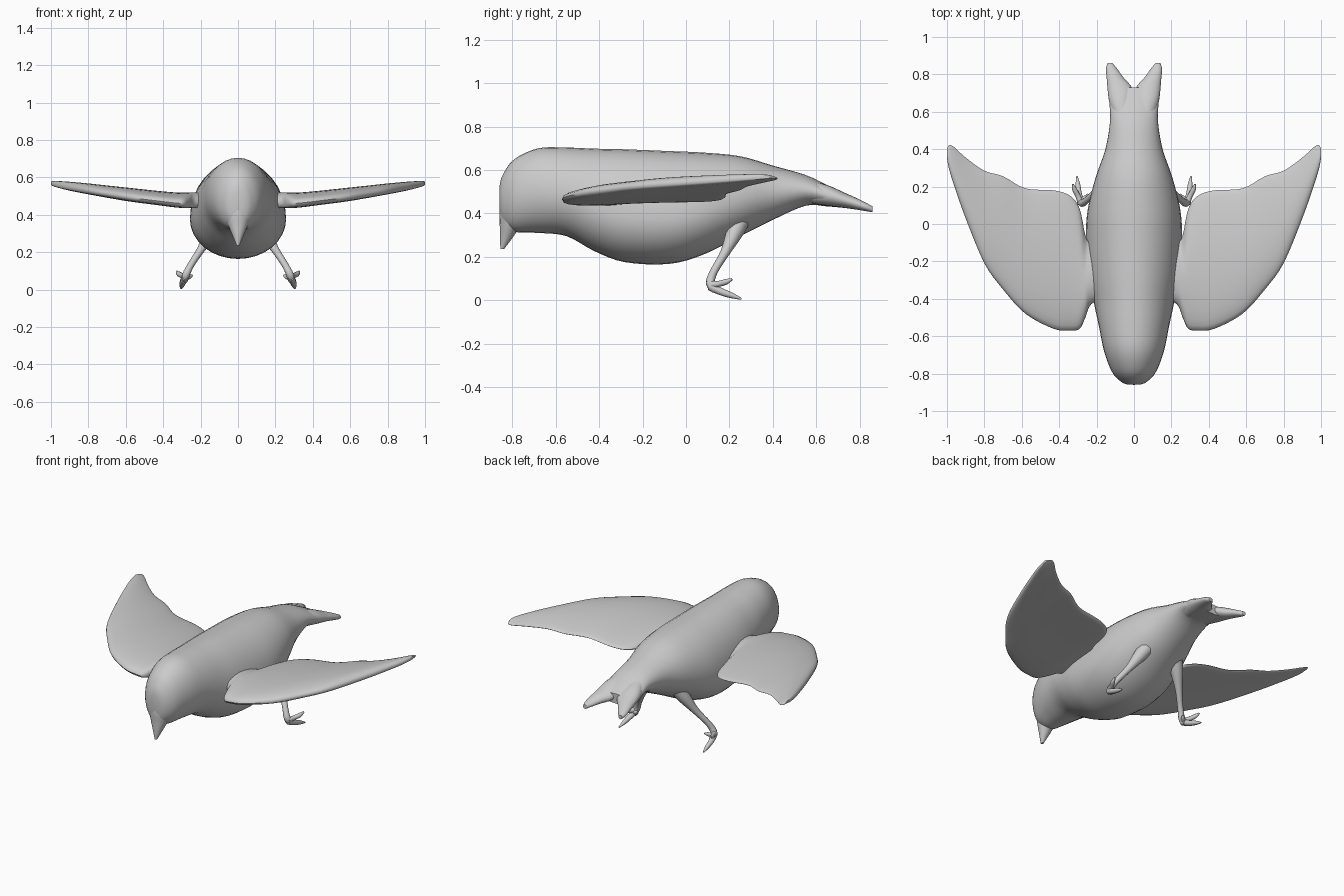
import bpy, bmesh, math
from mathutils import Vector


def smooth_rows(rows, steps=4):
    """Catmull-Rom interpolation of parameter rows."""
    out = []
    for i in range(len(rows) - 1):
        a, b, c, d = (rows[max(0, min(len(rows) - 1, i + k))] for k in (-1, 0, 1, 2))
        for s in range(steps):
            t = s / steps
            out.append([0.5 * (2 * q + (r - p) * t + (2 * p - 5 * q + 4 * r - w) * t * t
                               + (3 * q - p - 3 * r + w) * t ** 3)
                        for p, q, r, w in zip(a, b, c, d)])
    return out + [list(rows[-1])]


def build(name, lofts, mirror=False):
    """Skin one or more stacks of rings into a closed object."""
    bm = bmesh.new()
    for rings in lofts:
        vr = [[bm.verts.new(p) for p in ring] for ring in rings]
        n = len(vr[0])
        for a, b in zip(vr, vr[1:]):
            for i in range(n):
                j = (i + 1) % n
                bm.faces.new((a[i], a[j], b[j], b[i]))
        bm.faces.new(vr[0][::-1])
        bm.faces.new(vr[-1])
    bmesh.ops.recalc_face_normals(bm, faces=bm.faces)
    me = bpy.data.meshes.new(name)
    bm.to_mesh(me)
    bm.free()
    ob = bpy.data.objects.new(name, me)
    bpy.context.collection.objects.link(ob)
    if mirror:
        ob.modifiers.new("mirror", 'MIRROR').use_mirror_merge = False
    bpy.ops.object.select_all(action='DESELECT')
    ob.select_set(True)
    bpy.context.view_layer.objects.active = ob
    bpy.ops.object.shade_smooth_by_angle(angle=math.radians(50))
    return ob


def section(y, cx, top, bottom, hw, wide, n=32):
    """Egg-shaped ring across y, widest at fraction 'wide' of its height."""
    zc = bottom + wide * (top - bottom)
    ring = []
    for i in range(n):
        a = 2 * math.pi * i / n
        h = top - zc if math.sin(a) > 0 else zc - bottom
        ring.append((cx + hw * math.cos(a), y, zc + h * math.sin(a)))
    return ring


def tube(points, n=10, steps=4):
    """Round tapering tube along (x, y, z, radius) points."""
    rows = smooth_rows(points, steps)
    pts = [Vector(r[:3]) for r in rows]
    rings = []
    for i, p in enumerate(pts):
        d = (pts[min(i + 1, len(pts) - 1)] - pts[max(i - 1, 0)]).normalized()
        u = d.cross(Vector((1, 0, 0))).normalized()
        v = d.cross(u)
        rings.append([p + rows[i][3] * (math.cos(2 * math.pi * k / n) * u
                                        + math.sin(2 * math.pi * k / n) * v) for k in range(n)])
    return rings


# Body, head and tail base: y, centre x, top, bottom, half width, widest height
body_rows = [
    (-0.858, 0, 0.53, 0.41, 0.035, 0.5), (-0.843, 0, 0.58, 0.35, 0.07, 0.5),
    (-0.79, 0, 0.65, 0.315, 0.118, 0.5), (-0.68, 0, 0.70, 0.31, 0.16, 0.48),
    (-0.55, 0, 0.703, 0.295, 0.187, 0.45), (-0.42, 0, 0.698, 0.225, 0.215, 0.42),
    (-0.28, 0, 0.695, 0.175, 0.243, 0.4), (-0.08, 0, 0.687, 0.167, 0.257, 0.4),
    (0.08, 0, 0.68, 0.21, 0.247, 0.42), (0.25, 0, 0.663, 0.295, 0.205, 0.45),
    (0.40, 0, 0.62, 0.37, 0.153, 0.5), (0.55, 0, 0.577, 0.435, 0.128, 0.5),
    (0.65, 0, 0.53, 0.432, 0.13, 0.5), (0.73, 0, 0.488, 0.425, 0.115, 0.5)]
build("body", [[section(*r) for r in smooth_rows(body_rows)]])

# Forked tail tips
tip_rows = [
    (0.58, 0.062, 0.55, 0.445, 0.05, 0.5), (0.66, 0.07, 0.527, 0.434, 0.064, 0.5),
    (0.73, 0.077, 0.495, 0.425, 0.065, 0.5), (0.78, 0.10, 0.473, 0.418, 0.046, 0.5),
    (0.83, 0.12, 0.448, 0.41, 0.03, 0.5), (0.86, 0.128, 0.432, 0.405, 0.013, 0.5)]
build("tail_tips", [[section(*r, n=20) for r in smooth_rows(tip_rows)]], True)

# Down-turned beak: z, centre y, half width, half depth
beak_rows = [(0.50, -0.77, 0.09, 0.07), (0.42, -0.785, 0.08, 0.074),
             (0.35, -0.808, 0.055, 0.05), (0.29, -0.827, 0.03, 0.03), (0.237, -0.846, 0.008, 0.009)]
build("beak", [[[(w * math.cos(k * math.pi / 10), y + d * math.sin(k * math.pi / 10), z)
                 for k in range(20)] for z, y, w, d in smooth_rows(beak_rows)]])

# Spread wings: x, leading y, trailing y, mid z, half thickness
wing_rows = [
    (0.15, -0.39, -0.12, 0.472, 0.045), (0.23, -0.43, -0.10, 0.472, 0.046),
    (0.26, -0.50, -0.06, 0.472, 0.046), (0.29, -0.56, 0.08, 0.472, 0.045),
    (0.34, -0.57, 0.15, 0.475, 0.044), (0.43, -0.56, 0.18, 0.485, 0.042),
    (0.58, -0.48, 0.19, 0.503, 0.04), (0.70, -0.35, 0.255, 0.52, 0.036),
    (0.80, -0.21, 0.285, 0.535, 0.032), (0.90, 0.03, 0.355, 0.55, 0.026),
    (0.96, 0.20, 0.41, 0.56, 0.02), (0.988, 0.29, 0.422, 0.565, 0.015), (1.0, 0.35, 0.40, 0.567, 0.01)]


def wing_section(x, lead, trail, z, h, n=32):
    ring = []
    for i in range(n):
        a = 2 * math.pi * i / n
        c = math.cos(a)                       # -1 leading edge, 1 trailing edge
        s = math.copysign(abs(math.sin(a)) ** 0.8, math.sin(a))
        arch = 0.45 * h * (1 - c * c) - 0.25 * h
        ring.append((x, (lead + trail) / 2 + c * (trail - lead) / 2,
                     z + arch + h * (0.8 - 0.3 * c) * s))
    return ring


build("wings", [[wing_section(*r) for r in smooth_rows(wing_rows)]], True)

# Legs with bent ankles and clawed toes
leg = tube([(0.09, 0.26, 0.40, 0.05), (0.14, 0.225, 0.315, 0.04), (0.195, 0.18, 0.22, 0.022),
            (0.25, 0.13, 0.135, 0.018), (0.278, 0.112, 0.08, 0.021), (0.288, 0.135, 0.05, 0.02)])
toes = [
    [(0.283, 0.11, 0.065, 0.02), (0.295, 0.16, 0.04, 0.017), (0.30, 0.21, 0.022, 0.013), (0.305, 0.255, 0.006, 0.004)],
    [(0.283, 0.11, 0.07, 0.019), (0.30, 0.15, 0.075, 0.014), (0.318, 0.185, 0.085, 0.013), (0.327, 0.212, 0.097, 0.005)],
    [(0.283, 0.11, 0.065, 0.018), (0.272, 0.13, 0.065, 0.014), (0.256, 0.145, 0.07, 0.011), (0.245, 0.16, 0.078, 0.004)]]
build("legs", [leg] + [tube(t) for t in toes], True)
